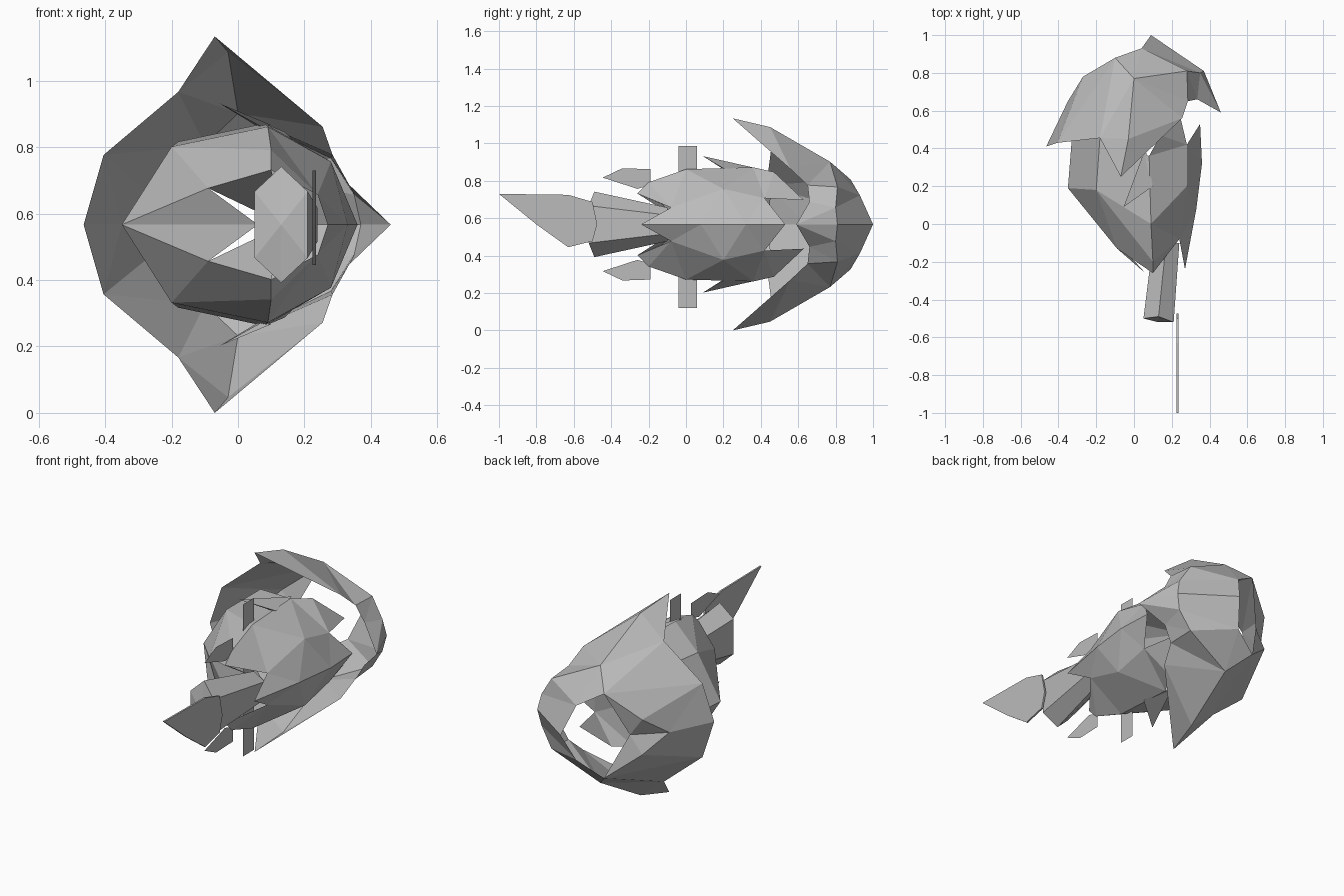
import bpy

MID = 0.567  # height of the mirror plane

if "Cube" in bpy.data.objects:
    bpy.data.objects.remove(bpy.data.objects["Cube"], do_unlink=True)

grey = bpy.data.materials.new("plain_grey")
grey.use_nodes = True
grey.diffuse_color = (0.5, 0.5, 0.5, 1)
grey.node_tree.nodes["Principled BSDF"].inputs["Base Color"].default_value = (0.5, 0.5, 0.5, 1)


def add_part(name, points, faces, mirrored=True):
    """Make a flat-faced sheet from named points, heights measured from the mirror plane."""
    order = list(points)
    mesh = bpy.data.meshes.new(name)
    mesh.from_pydata([points[k] for k in order], [],
                     [[order.index(k) for k in face.split()] for face in faces])
    mesh.materials.append(grey)
    part = bpy.data.objects.new(name, mesh)
    bpy.context.collection.objects.link(part)
    part.location.z = MID
    if mirrored:
        mirror = part.modifiers.new("mirror", "MIRROR")
        mirror.use_axis = (False, False, True)
        mirror.use_clip = True
    return part


def add_plate(name, x, outline, mirrored=True):
    """Make a thin upright plate from a side outline."""
    points = {"p" + str(i): (x, y, z) for i, (y, z) in enumerate(outline)}
    return add_part(name, points, [" ".join(points)], mirrored)


# Rear shell, with an opening at its back
add_part("rear_shell", {
    "top_tip": (-.07, .25, .567),
    "left_rim": (-.18, .455, .4),
    "left_side": (-.405, .43, .21),
    "left_tip": (-.465, .41, 0),
    "left_mid": (-.35, .65, 0),
    "left_back": (-.27, .78, .1),
    "hole_left": (-.2, .79, 0),
    "hole_top": (-.1, .88, .24),
    "ridge": (-.03, .45, .52),
    "crown": (0, .77, .335),
    "back_high": (.04, .93, .155),
    "back_tip": (.09, 1, 0),
    "right_rim": (.255, .56, .295),
    "right_edge": (.285, .65, .21),
    "right_back": (.28, .81, .2),
    "arm_edge": (.335, .66, .12),
    "arm_high": (.35, .8, .09),
    "arm_mid": (.37, .81, 0),
    "right_tip": (.46, .59, 0),
}, [
    "top_tip right_rim ridge",
    "ridge right_rim crown",
    "right_rim right_edge crown",
    "right_edge right_back crown",
    "crown right_back back_high",
    "right_back arm_high back_high",
    "arm_high arm_mid back_tip back_high",
    "right_edge arm_edge right_back",
    "arm_edge arm_high right_back",
    "right_tip arm_mid arm_high",
    "right_tip arm_high arm_edge",
    "top_tip ridge left_rim",
    "ridge crown left_rim",
    "crown hole_top left_rim",
    "crown back_high hole_top",
    "left_rim hole_top left_side",
    "hole_top left_back left_side",
    "hole_top hole_left left_back",
    "left_side left_mid left_tip",
    "left_side left_back left_mid",
    "left_back hole_left left_mid",
])

# Main body: beaked, notched left half and a leaf-like right half
add_part("body", {
    "side_tip": (-.35, .19, 0),
    "side_back": (-.33, .44, 0),
    "shoulder": (-.2, .18, .235),
    "shoulder_back": (-.18, .46, .25),
    "tooth": (-.09, -.13, .11),
    "beak": (.06, -.26, 0),
    "throat": (.14, 0, 0),
    "lip": (.1, -.26, .165),
    "brow": (.1, -.2, .225),
    "spine": (.09, 0, .295),
    "spine_back": (.08, .36, .305),
    "rear_top": (.14, .47, .28),
    "rear_right": (.23, .63, .13),
    "leaf_tip": (.27, -.24, 0),
    "leaf_front": (.33, .08, 0),
    "leaf_mid": (.36, .32, 0),
    "leaf_end": (.35, .53, 0),
    "edge_front": (.24, -.08, .09),
    "edge_mid": (.28, .2, .19),
    "edge_back": (.28, .42, .14),
}, [
    "side_tip tooth shoulder",
    "side_tip beak tooth",
    "tooth lip throat",
    "shoulder tooth lip brow",
    "shoulder brow spine",
    "brow lip edge_front",
    "brow edge_front spine",
    "shoulder spine spine_back",
    "shoulder spine_back shoulder_back",
    "side_tip shoulder shoulder_back side_back",
    "spine_back edge_back rear_top",
    "edge_back rear_right rear_top",
    "leaf_tip leaf_front edge_front",
    "edge_front leaf_front edge_mid",
    "leaf_front leaf_mid edge_mid",
    "edge_mid leaf_mid edge_back",
    "leaf_mid leaf_end edge_back",
    "spine edge_front edge_mid",
    "spine edge_mid spine_back",
    "spine_back edge_mid edge_back",
])

# Swept horn on the body
add_part("body_horn", {
    "tip": (-.055, .09, .365),
    "inner": (.07, .2, .295),
    "back": (.06, .4, .295),
    "outer": (.1, .2, .3),
}, ["tip inner back", "tip outer back", "tip inner outer"])

# Tapered six-sided neck with a shallow pointed cap
add_part("neck", {
    "cap": (.13, -.52, 0),
    "front_top": (.13, -.49, .175),
    "front_left": (.05, -.5, .1),
    "front_left_mid": (.05, -.5, 0),
    "front_right": (.21, -.52, .1),
    "front_right_mid": (.21, -.52, 0),
    "rear_top": (.17, -.1, .09),
    "rear_left": (.1, -.1, .05),
    "rear_left_mid": (.1, -.1, 0),
    "rear_right": (.24, -.1, .05),
    "rear_right_mid": (.24, -.1, 0),
}, [
    "cap front_left front_left_mid",
    "cap front_top front_left",
    "cap front_right front_top",
    "cap front_right_mid front_right",
    "front_top rear_top rear_left front_left",
    "front_left rear_left rear_left_mid front_left_mid",
    "front_right rear_right rear_top front_top",
    "front_right_mid rear_right_mid rear_right front_right",
])

# Thin plates: front blade, side fins and the upright strip
blade = add_plate("front_blade", .23, [(-1, .163), (-.63, .158), (-.5, .12), (-.475, 0),
                                       (-.5, -.09), (-.63, -.122), (-.8, 0)], False)
thick = blade.modifiers.new("thickness", "SOLIDIFY")
thick.thickness = .01
thick.offset = 0
add_plate("fin", .1, [(-.445, .25), (-.34, .3), (-.19, .295), (-.19, .21), (-.26, .19)])
add_plate("strip", .06, [(-.04, -.447), (.06, -.447), (.06, .418), (-.04, .418)], False)
